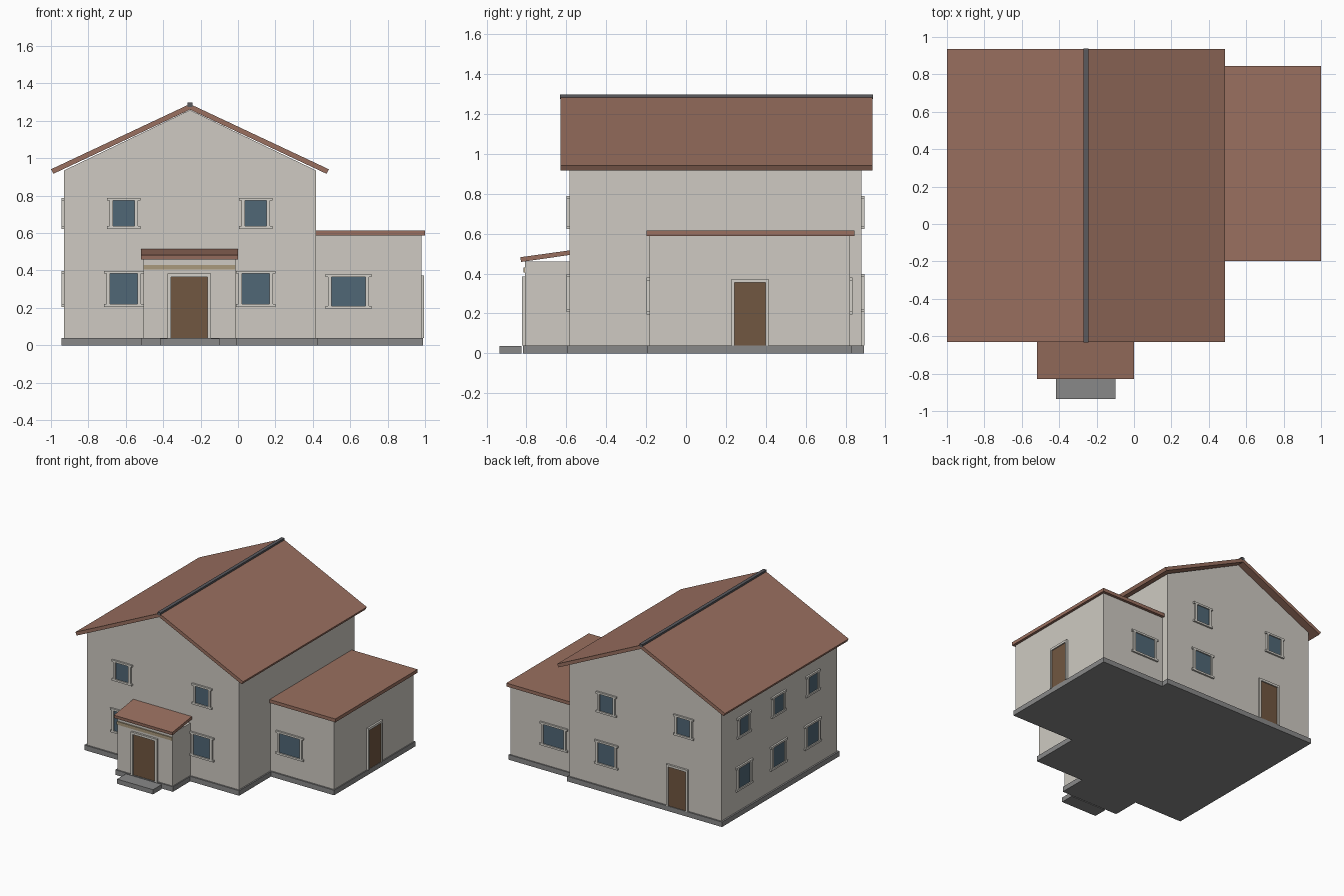
import bpy, bmesh
from mathutils import Matrix, Vector
from math import radians

if "Cube" in bpy.data.objects:
    bpy.data.objects.remove(bpy.data.objects["Cube"])


def material(name, *rgb):
    m = bpy.data.materials.new(name)
    m.diffuse_color = (*rgb, 1)
    m.use_nodes = True
    m.node_tree.nodes["Principled BSDF"].inputs["Base Color"].default_value = m.diffuse_color
    return m


WALL = material("plaster", 0.62, 0.59, 0.54)
TRIM = material("trim", 0.66, 0.64, 0.59)
ROOF = material("roof_tile", 0.32, 0.16, 0.115)
RIDGE = material("ridge_grey", 0.10, 0.10, 0.11)
STONE = material("stone", 0.25, 0.25, 0.25)
GLASS = material("glass", 0.08, 0.135, 0.18)
WOOD = material("door_wood", 0.165, 0.095, 0.052)
BEAM = material("beam_tan", 0.40, 0.32, 0.20)


def finish(name, bm, mat):
    bmesh.ops.recalc_face_normals(bm, faces=bm.faces)
    me = bpy.data.meshes.new(name)
    bm.to_mesh(me)
    bm.free()
    me.materials.append(mat)
    ob = bpy.data.objects.new(name, me)
    bpy.context.collection.objects.link(ob)
    return ob


def boxes(name, mat, spans, matrix=Matrix()):
    """One object from boxes given as (x0, x1, y0, y1, z0, z1)."""
    bm = bmesh.new()
    for x0, x1, y0, y1, z0, z1 in spans:
        size = Matrix.Diagonal((x1 - x0, y1 - y0, z1 - z0, 1))
        mid = Matrix.Translation(((x0 + x1) / 2, (y0 + y1) / 2, (z0 + z1) / 2))
        bmesh.ops.create_cube(bm, size=1, matrix=matrix @ mid @ size)
    return finish(name, bm, mat)


def prism(name, mat, profile, a, b, axis="y"):
    """Extrude an (x, z) profile along y, or a (y, z) profile along x."""
    bm = bmesh.new()
    verts = [bm.verts.new((p, a, z) if axis == "y" else (a, p, z)) for p, z in profile]
    face = bm.faces.new(verts)
    ext = bmesh.ops.extrude_face_region(bm, geom=[face])["geom"]
    move = Vector((0, b - a, 0)) if axis == "y" else Vector((b - a, 0, 0))
    bmesh.ops.translate(bm, verts=[v for v in ext if isinstance(v, bmesh.types.BMVert)], vec=move)
    return finish(name, bm, mat)


def on_wall(x, y, angle):
    """Local frame of a wall: x along the wall, -y outwards."""
    return Matrix.Translation((x, y, 0)) @ Matrix.Rotation(radians(angle), 4, "Z")


def window(name, x, y, angle, z0, z1, half, glass):
    m = on_wall(x, y, angle)
    t, jamb, out = 0.015, 0.018, -0.014
    boxes(name + "_frame", TRIM, [
        (-half, half, out, 0, z1 - t, z1), (-half, half, out, 0, z0, z0 + t),
        (-glass - jamb, -glass, out, 0, z0 + t, z1 - t),
        (glass, glass + jamb, out, 0, z0 + t, z1 - t)], m)
    boxes(name + "_glass", GLASS, [(-glass, glass, -0.005, 0.003, z0 + t, z1 - t)], m)


def door(name, x, y, angle, half, top, jamb):
    m = on_wall(x, y, angle)
    boxes(name + "_frame", TRIM, [
        (-half, -half + jamb, -0.015, 0, 0.04, top), (half - jamb, half, -0.015, 0, 0.04, top),
        (-half + jamb, half - jamb, -0.015, 0, top - 0.018, top)], m)
    boxes(name + "_panel", WOOD, [(-half + jamb, half - jamb, -0.006, 0.003, 0.04, top - 0.018)], m)


# Foundations and entrance step
boxes("main_foundation", STONE, [(-0.943, 0.428, -0.597, 0.892, 0, 0.04)])
boxes("annex_foundation", STONE, [(0.428, 0.988, -0.195, 0.832, 0, 0.04)])
boxes("porch_foundation", STONE, [(-0.515, -0.005, -0.817, -0.597, 0, 0.04)])
boxes("entrance_step", STONE, [(-0.416, -0.098, -0.935, -0.825, 0, 0.037)])

# Wall blocks
boxes("main_walls", WALL, [(-0.93, 0.417, -0.585, 0.88, 0.04, 0.935)])
boxes("annex_walls", WALL, [(0.417, 0.98, -0.183, 0.822, 0.04, 0.588)])
boxes("porch_walls", WALL, [(-0.504, -0.013, -0.807, -0.585, 0.04, 0.46)])
boxes("porch_beam", BEAM, [(-0.504, -0.013, -0.815, -0.807, 0.405, 0.43)])

# Gable and main roof
RX = -0.257
prism("gable", WALL, [(-0.93, 0.935), (0.417, 0.935), (RX, 1.258)], -0.585, 0.88)
for side, s in (("left", -1), ("right", 1)):
    prism("roof_" + side, ROOF, [(RX, 1.29), (RX + s * 0.743, 0.941),
                                 (RX + s * 0.730, 0.917), (RX, 1.26)], -0.63, 0.936)
boxes("roof_ridge", RIDGE, [(RX - 0.014, RX + 0.014, -0.633, 0.937, 1.275, 1.298)])

# Flat annex roof and sloping porch roof
boxes("annex_roof", ROOF, [(0.417, 1.0, -0.197, 0.844, 0.588, 0.615)])
prism("porch_roof", ROOF, [(-0.828, 0.458), (-0.83, 0.482), (-0.585, 0.516), (-0.585, 0.493)],
      -0.518, 0.0, "x")

# Window sizes: bottom, top, half width, half glass width
UPPER = (0.623, 0.788, 0.089, 0.058)
LOWER = (0.206, 0.398, 0.105, 0.074)
ANNEX = (0.194, 0.380, 0.123, 0.091)

# Front windows
for i, x in enumerate((-0.611, 0.095)):
    window(f"front_upper_window_{i}", x, -0.585, 0, *UPPER)
    window(f"front_lower_window_{i}", x, -0.585, 0, *LOWER)
window("annex_front_window", 0.591, -0.183, 0, *ANNEX)

# Back windows
for i, x in enumerate((-0.6, 0.085)):
    window(f"back_upper_window_{i}", x, 0.88, 180, *UPPER)
window("back_lower_window", 0.085, 0.88, 180, *LOWER)
window("annex_back_window", 0.591, 0.822, 180, *ANNEX)

# Left side windows
for i, y in enumerate((-0.27, 0.163, 0.6)):
    window(f"left_upper_window_{i}", -0.93, y, -90, *UPPER)
    window(f"left_lower_window_{i}", -0.93, y, -90, *LOWER)

# Doors
door("front_door", -0.26, -0.807, 0, 0.116, 0.384, 0.019)
door("back_door", -0.545, 0.88, 180, 0.095, 0.373, 0.016)
door("annex_door", 0.98, 0.321, 90, 0.093, 0.373, 0.015)
